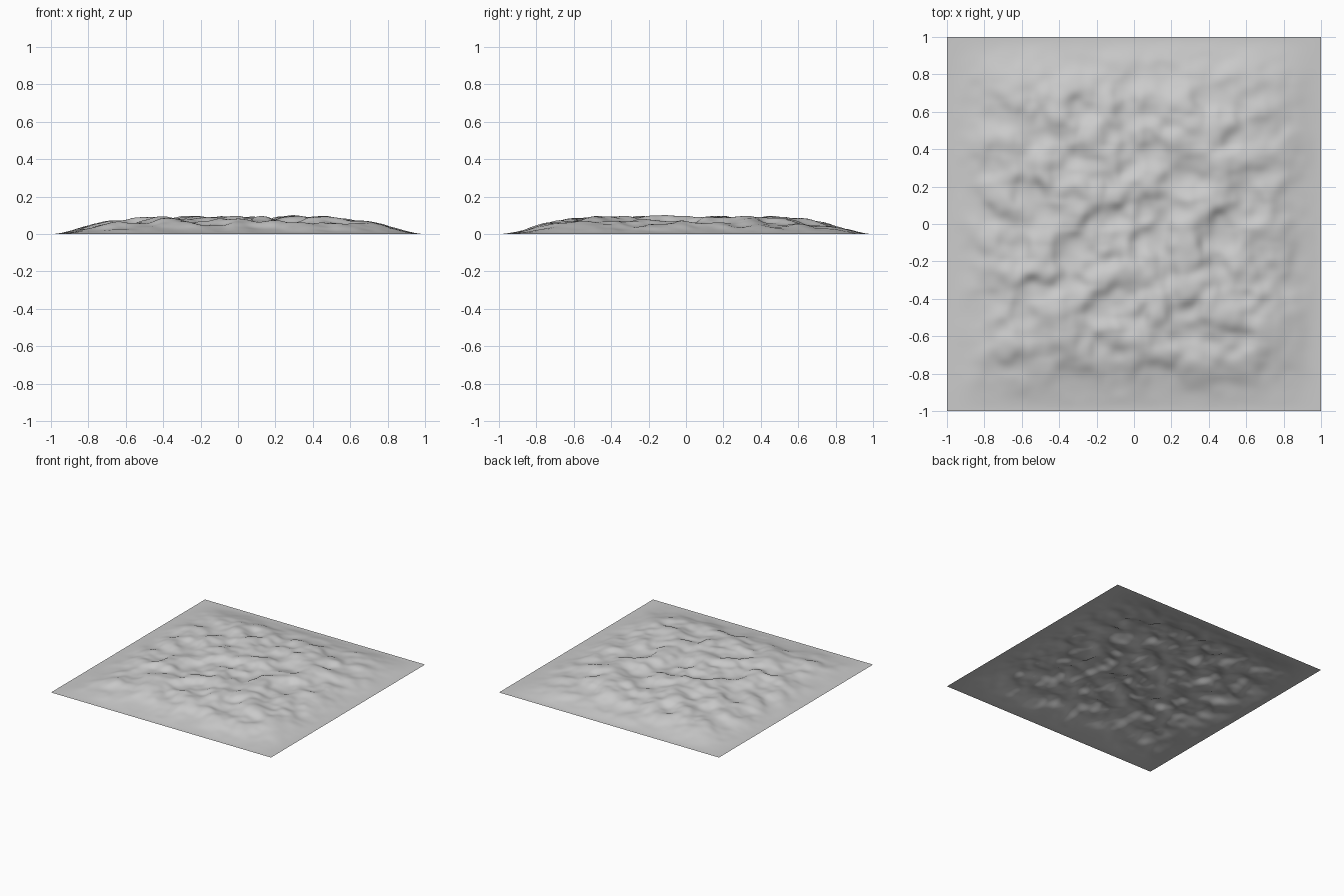
import bpy, bmesh, math
from mathutils import Vector, noise

if "Cube" in bpy.data.objects:
    bpy.data.objects.remove(bpy.data.objects["Cube"])

SEGMENTS = 160
HEIGHT = 0.105


def edge_fade(t):
    """Smooth falloff from the plateau down to the flat rim."""
    d = max(0.0, 1.0 - abs(t) ** 3)
    return d * d * (3 - 2 * d)


def hills(x, y):
    """Two octaves of rounded mounds, softly limited to -1..1."""
    n = noise.noise(Vector((x * 6.0 + 3.7, y * 6.5 + 8.2, 1.3)))
    n += 0.35 * noise.noise(Vector((x * 13 + 1.1, y * 13 + 5.4, 4.6)))
    return math.tanh(1.5 * n)


# terrain sheet: a grid lifted by the mounds, fading to z = 0 at the rim
bm = bmesh.new()
bmesh.ops.create_grid(bm, x_segments=SEGMENTS, y_segments=SEGMENTS, size=1.0)
for v in bm.verts:
    x, y = v.co.x, v.co.y
    v.co.z = HEIGHT * (0.72 + 0.28 * hills(x, y)) * edge_fade(x) * edge_fade(y)
for f in bm.faces:
    f.smooth = True
mesh = bpy.data.meshes.new("terrain")
bm.to_mesh(mesh)
bm.free()

# plain grey ground colour
grey = bpy.data.materials.new("stone grey")
grey.diffuse_color = (0.6, 0.6, 0.6, 1)
grey.use_nodes = True
grey.node_tree.nodes["Principled BSDF"].inputs["Base Color"].default_value = grey.diffuse_color
mesh.materials.append(grey)

terrain = bpy.data.objects.new("terrain", mesh)
bpy.context.collection.objects.link(terrain)
